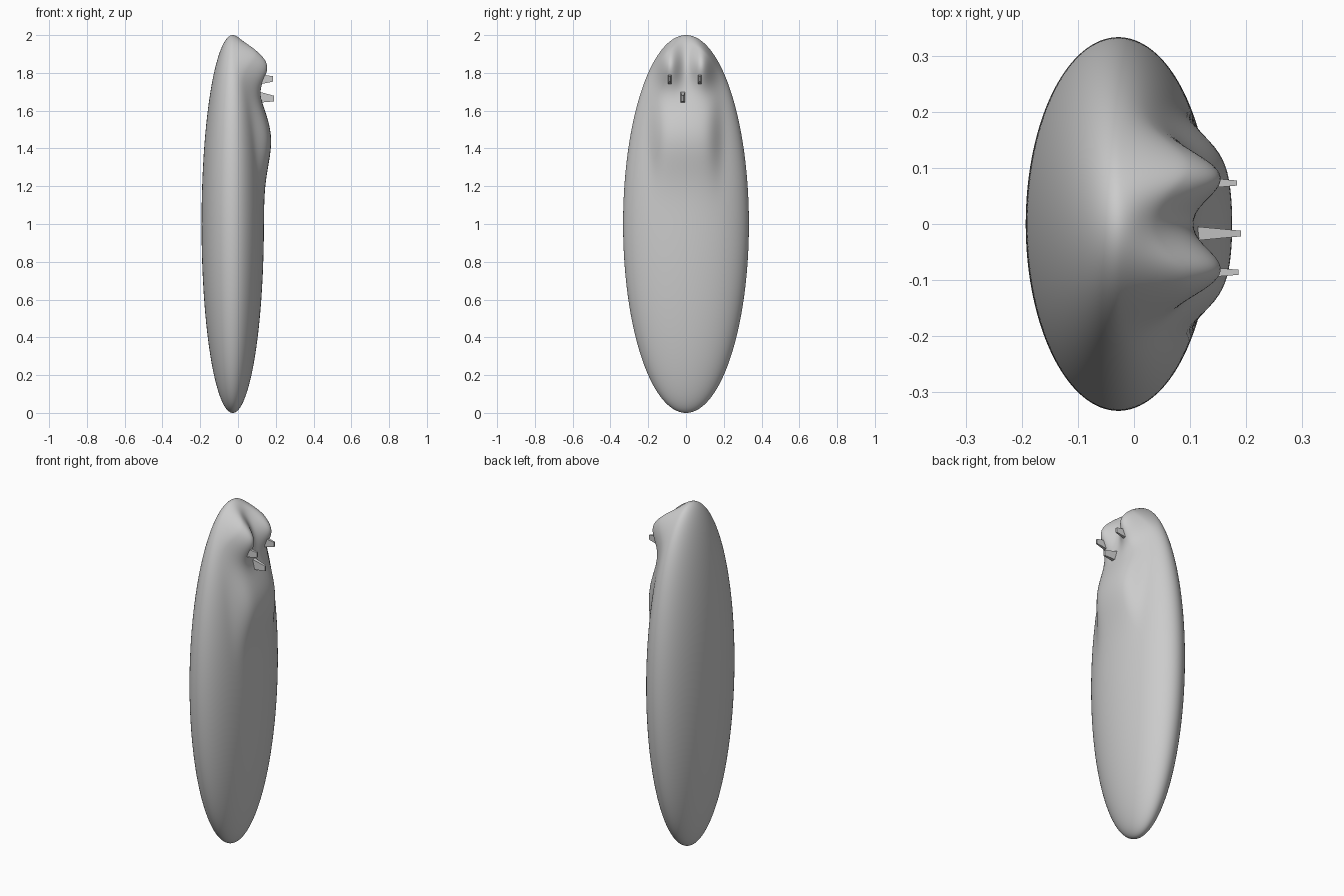
import bpy, bmesh
from math import exp
from mathutils import Vector

if "Cube" in bpy.data.objects:
    bpy.data.objects.remove(bpy.data.objects["Cube"])

CX, RX, RY, RZ = -0.028, 0.165, 0.333, 1.0


def smoothstep(t):
    t = max(0.0, min(1.0, t))
    return t * t * (3 - 2 * t)


def bulge(y, z):
    # broad flat muzzle plus two brow bumps
    d = 0.056 * exp(-0.5 * ((z - 1.47) / 0.15) ** 2) * exp(-(y / 0.165) ** 6)
    for s in (-1, 1):
        d += 0.1 * exp(-0.5 * ((y - s * 0.086) / 0.046) ** 2
                       - 0.5 * ((z - 1.85) / 0.082) ** 2)
    return d


def finish(name, bm):
    bmesh.ops.recalc_face_normals(bm, faces=bm.faces)
    mesh = bpy.data.meshes.new(name)
    bm.to_mesh(mesh)
    bm.free()
    obj = bpy.data.objects.new(name, mesh)
    bpy.context.collection.objects.link(obj)
    return obj


# Ellipsoid body with the face pushed out along +x
bm = bmesh.new()
bmesh.ops.create_uvsphere(bm, u_segments=160, v_segments=160, radius=1)
for v in bm.verts:
    u = v.co.x
    y, z = v.co.y * RY, 1 + v.co.z * RZ
    v.co = Vector((CX + u * RX + bulge(y, z) * smoothstep(u / 0.3), y, z))
body = finish("body", bm)
for p in body.data.polygons:
    p.use_smooth = True


# Four-sided tapered pegs on the face
def peg(name, x0, x1, y, z, base, tip, drop=0.0):
    bm = bmesh.new()
    bmesh.ops.create_cube(bm, size=1)
    for v in bm.verts:
        out = v.co.x > 0
        w, h = tip if out else base
        v.co = Vector((x1 if out else x0, y + v.co.y * w,
                       z + v.co.z * h - (drop if out else 0)))
    return finish(name, bm)


peg("eye_peg_left", 0.11, 0.184, 0.073, 1.766, (0.022, 0.055), (0.009, 0.028), -0.002)
peg("eye_peg_right", 0.11, 0.186, -0.086, 1.766, (0.022, 0.055), (0.009, 0.028), -0.002)
peg("mouth_peg", 0.105, 0.191, -0.017, 1.672, (0.026, 0.06), (0.01, 0.03), 0.008)
